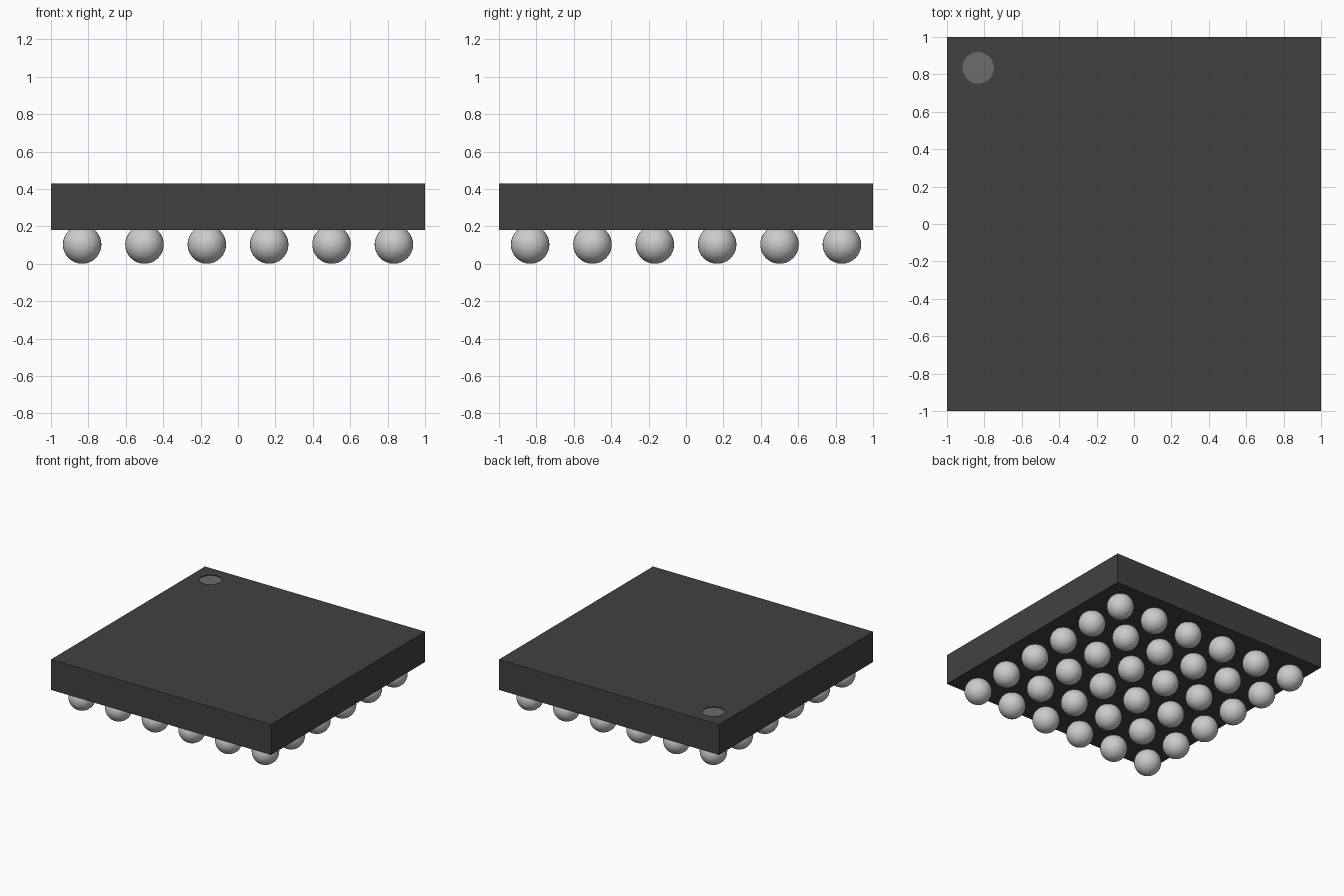
import bpy
import math

default = bpy.data.objects.get("Cube")
if default:
    bpy.data.objects.remove(default, do_unlink=True)

BODY_BOTTOM, BODY_TOP = 0.18, 0.43
BALL_RADIUS, PITCH, GRID = 0.103, 1 / 3, 6
DOT_X, DOT_Y, DOT_RADIUS = -0.833, 0.835, 0.084


def material(name, value, roughness=0.6):
    mat = bpy.data.materials.new(name)
    mat.use_nodes = True
    colour = (value, value, value, 1)
    mat.diffuse_color = colour
    bsdf = mat.node_tree.nodes["Principled BSDF"]
    bsdf.inputs["Base Color"].default_value = colour
    bsdf.inputs["Roughness"].default_value = roughness
    return mat


def cylinder(name, radius, z_low, z_high):
    bpy.ops.mesh.primitive_cylinder_add(
        vertices=48, radius=radius, depth=z_high - z_low,
        location=(DOT_X, DOT_Y, (z_low + z_high) / 2))
    obj = bpy.context.object
    obj.name = name
    return obj


charcoal = material("charcoal plastic", 0.053)
grey = material("grey mark", 0.15)
solder = material("light solder", 0.6, 0.4)

# Square package body
bpy.ops.mesh.primitive_cube_add(size=1, location=(0, 0, (BODY_BOTTOM + BODY_TOP) / 2))
body = bpy.context.object
body.name = "package_body"
body.scale = (2, 2, BODY_TOP - BODY_BOTTOM)
bpy.ops.object.transform_apply(location=False, rotation=False, scale=True)
body.data.materials.append(charcoal)

# Shallow round recess in the back right corner
cutter = cylinder("recess_cutter", DOT_RADIUS, BODY_TOP - 0.014, BODY_TOP + 0.05)
cutter.hide_render = True
cutter.data.materials.append(charcoal)
cut = body.modifiers.new("recess", "BOOLEAN")
cut.operation = "DIFFERENCE"
cut.solver = "EXACT"
cut.object = cutter
bpy.context.view_layer.objects.active = body
bpy.ops.object.modifier_apply(modifier=cut.name)
bpy.data.objects.remove(cutter, do_unlink=True)

# Marker disc on the recess floor
dot = cylinder("corner_marker", DOT_RADIUS, BODY_TOP - 0.014, BODY_TOP - 0.006)
dot.data.materials.append(grey)

# Grid of balls sharing one smooth mesh
bpy.ops.mesh.primitive_uv_sphere_add(segments=32, ring_count=16, radius=BALL_RADIUS)
first = bpy.context.object
bpy.ops.object.shade_smooth()
first.data.name = "solder_ball"
first.data.materials.append(solder)
for row in range(GRID):
    for col in range(GRID):
        ball = first if row == col == 0 else first.copy()
        if ball is not first:
            bpy.context.collection.objects.link(ball)
        ball.name = f"solder_ball_{row + 1}_{col + 1}"
        ball.location = ((col - (GRID - 1) / 2) * PITCH,
                         (row - (GRID - 1) / 2) * PITCH, BALL_RADIUS)
